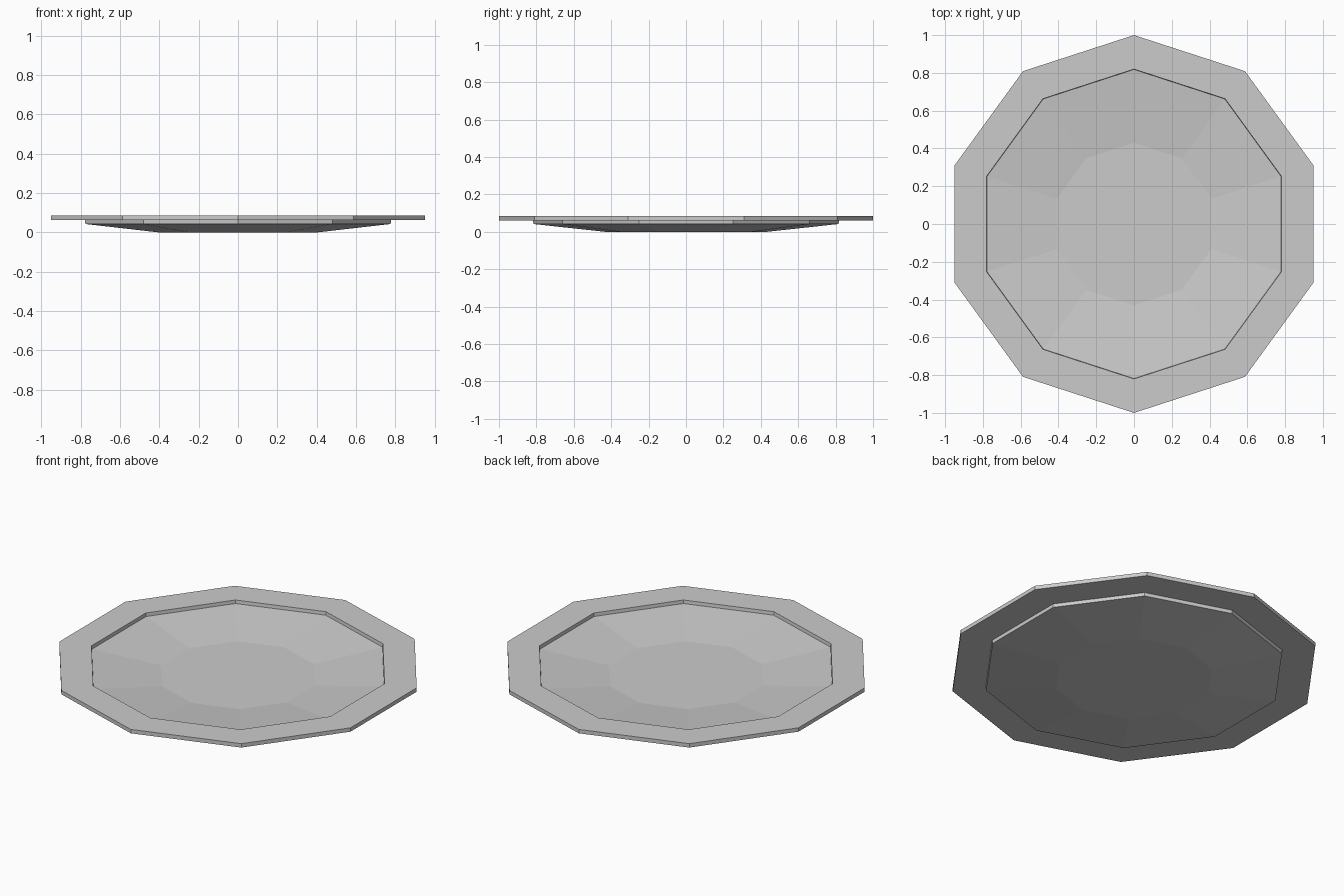
import bpy, bmesh
from math import cos, sin, pi

if "Cube" in bpy.data.objects:
    bpy.data.objects.remove(bpy.data.objects["Cube"])

SIDES = 10

# Cross-section (radius, height): top of well, rim, then back along underside
PROFILE = [(0.43, 0.023), (0.818, 0.065), (0.82, 0.085), (1.0, 0.085),
           (1.0, 0.062), (0.818, 0.062), (0.816, 0.042), (0.43, 0.0)]


def ring(bm, radius, z):
    angles = [pi / 2 + 2 * pi * i / SIDES for i in range(SIDES)]
    return [bm.verts.new((radius * cos(a), radius * sin(a), z)) for a in angles]


# Ten-sided plate: shallow faceted well, short step and flat rim
bm = bmesh.new()
rings = [ring(bm, r, z) for r, z in PROFILE]
for a, b in zip(rings, rings[1:]):
    for i in range(SIDES):
        j = (i + 1) % SIDES
        bm.faces.new((a[i], b[i], b[j], a[j]))

# Flat centre, top and underside
bm.faces.new(rings[0])
bm.faces.new(rings[-1][::-1])
bmesh.ops.recalc_face_normals(bm, faces=bm.faces[:])

mesh = bpy.data.meshes.new("plate")
bm.to_mesh(mesh)
bm.free()
plate = bpy.data.objects.new("plate", mesh)
bpy.context.collection.objects.link(plate)
